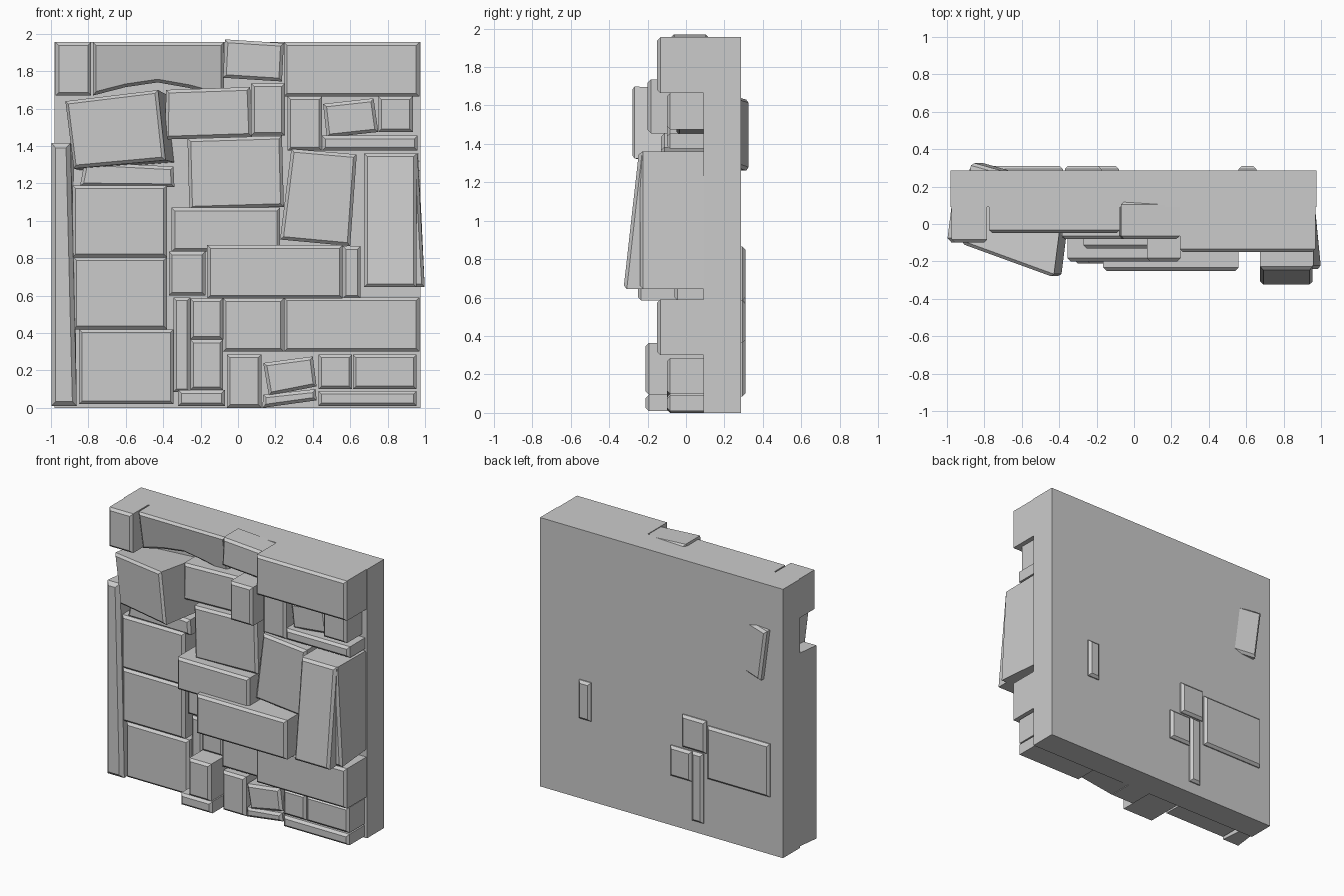
import bpy, bmesh


def stone(name, pts, front, back=0.12, back_pts=None, bevel=0.017):
    """Prism with chamfered front and back rims: pts are (x, z); front/back are y (single or per corner)."""
    n = len(pts)
    fy = front if isinstance(front, (list, tuple)) else [front] * n
    by = back if isinstance(back, (list, tuple)) else [back] * n
    bp = back_pts or pts
    bm = bmesh.new()
    f = [bm.verts.new((x, y, z)) for (x, z), y in zip(pts, fy)]
    b = [bm.verts.new((x, y, z)) for (x, z), y in zip(bp, by)]
    caps = [bm.faces.new(f), bm.faces.new(b[::-1])]
    for i in range(n):
        j = (i + 1) % n
        bm.faces.new((f[i], b[i], b[j], f[j]))
    bmesh.ops.recalc_face_normals(bm, faces=bm.faces)
    if bevel:
        rims = [e for c in caps for e in c.edges]
        bmesh.ops.bevel(bm, geom=rims, offset=bevel, segments=1,
                        affect='EDGES', clamp_overlap=True)
    me = bpy.data.meshes.new(name)
    bm.to_mesh(me)
    bm.free()
    ob = bpy.data.objects.new(name, me)
    bpy.context.collection.objects.link(ob)
    return ob


def rect(x0, x1, z0, z1):
    return [(x0, z0), (x1, z0), (x1, z1), (x0, z1)]


# backing slab
stone("wall_slab", rect(-0.98, 0.975, 0, 1.955), 0.09, 0.285, bevel=0)

# straight stones: x0, x1, z0, z1, front y
upper = [
    (-0.975, -0.785, 1.67, 1.955, -0.10),
    (0.245, 0.97, 1.665, 1.955, -0.15),
    (0.07, 0.25, 1.455, 1.735, -0.20),
    (0.265, 0.45, 1.375, 1.665, -0.10),
    (0.75, 0.935, 1.475, 1.665, -0.10),
    (0.45, 0.96, 1.375, 1.455, -0.10),
]
middle = [
    (-0.885, -0.38, 0.805, 1.19, -0.08),
    (-0.355, 0.225, 0.835, 1.07, -0.20),
    (-0.165, 0.56, 0.585, 0.87, -0.25),
    (-0.08, 0.245, 0.30, 0.585, -0.08),
    (0.245, 0.97, 0.30, 0.59, -0.15),
]
lower = [
    (-0.255, -0.08, 0.095, 0.365, -0.21),
    (-0.32, -0.07, 0.01, 0.095, -0.21),
    (-0.06, 0.125, 0.0, 0.285, -0.10),
    (0.43, 0.61, 0.10, 0.285, -0.10),
    (0.615, 0.955, 0.10, 0.285, -0.10),
    (0.43, 0.955, 0.01, 0.09, -0.10),
    (-0.85, -0.345, 0.02, 0.42, -0.08),
]
for course, rows in (("upper", upper), ("middle", middle), ("lower", lower)):
    for i, (x0, x1, z0, z1, y) in enumerate(rows):
        stone(f"{course}_stone_{i + 1}", rect(x0, x1, z0, z1), y)

# stones that run right through the slab and show at the back
through = [
    (-0.88, -0.38, 0.42, 0.805, -0.08),
    (-0.37, -0.175, 0.60, 0.835, -0.06),
    (0.56, 0.655, 0.585, 0.865, -0.06),
    (-0.345, -0.255, 0.085, 0.59, -0.05),
    (-0.255, -0.08, 0.365, 0.585, -0.06),
]
for i, (x0, x1, z0, z1, y) in enumerate(through):
    stone(f"through_stone_{i + 1}", rect(x0, x1, z0, z1), y, 0.31)

# slightly crooked stones
stone("cap_stone", [(-0.08, 1.765), (0.235, 1.745), (0.245, 1.95), (-0.07, 1.97)], -0.08)
stone("crooked_stone_1", [(-0.39, 1.435), (0.075, 1.45), (0.065, 1.715), (-0.385, 1.70)], -0.08)
stone("crooked_stone_2", [(0.475, 1.445), (0.75, 1.475), (0.725, 1.655), (0.455, 1.625)], -0.05)
stone("crooked_stone_3", [(-0.845, 1.185), (-0.34, 1.18), (-0.345, 1.29), (-0.82, 1.315)], -0.07)
stone("crooked_stone_4", [(-0.26, 1.06), (0.245, 1.075), (0.235, 1.455), (-0.27, 1.44)], -0.13)
stone("crooked_stone_5", [(0.225, 0.90), (0.60, 0.865), (0.635, 1.355), (0.285, 1.385)], -0.13)
stone("crooked_stone_6", [(0.165, 0.065), (0.42, 0.115), (0.40, 0.275), (0.135, 0.24)], -0.10)
stone("crooked_stone_7", [(0.13, 0.0), (0.42, 0.04), (0.415, 0.10), (0.135, 0.07)], -0.10)

# lintel with shallow arched underside, leaning back towards the bottom
arch = [(-0.775, 1.67), (-0.60, 1.715), (-0.43, 1.74), (-0.26, 1.71), (-0.075, 1.66),
        (-0.075, 1.955), (-0.775, 1.955)]
stone("arched_lintel", arch, [-0.05 + 0.18 * (1.955 - z) for x, z in arch])

# big turned block, its back corner breaks through the slab
stone("turned_block", [(-0.88, 1.28), (-0.39, 1.325), (-0.43, 1.70), (-0.925, 1.64)],
      [-0.105, -0.285, -0.285, -0.105], [0.33, 0.19, 0.19, 0.33],
      [(-0.82, 1.26), (-0.33, 1.31), (-0.37, 1.67), (-0.87, 1.63)])

# tall leaning stones on the right edge
stone("leaning_stone", rect(0.675, 0.955, 0.645, 1.36), [-0.325, -0.325, -0.245, -0.245])
stone("right_edge_stone", [(0.80, 0.645), (1.0, 0.645), (0.96, 1.36), (0.80, 1.36)], -0.24, 0.13,
      rect(0.80, 0.965, 0.645, 1.36))

# long upright on the left edge
stone("left_edge_stone", [(-1.0, 0.01), (-0.86, 0.01), (-0.895, 1.415), (-1.0, 1.415)],
      -0.10, 0.14, rect(-0.97, -0.88, 0.01, 1.415), 0.025)
